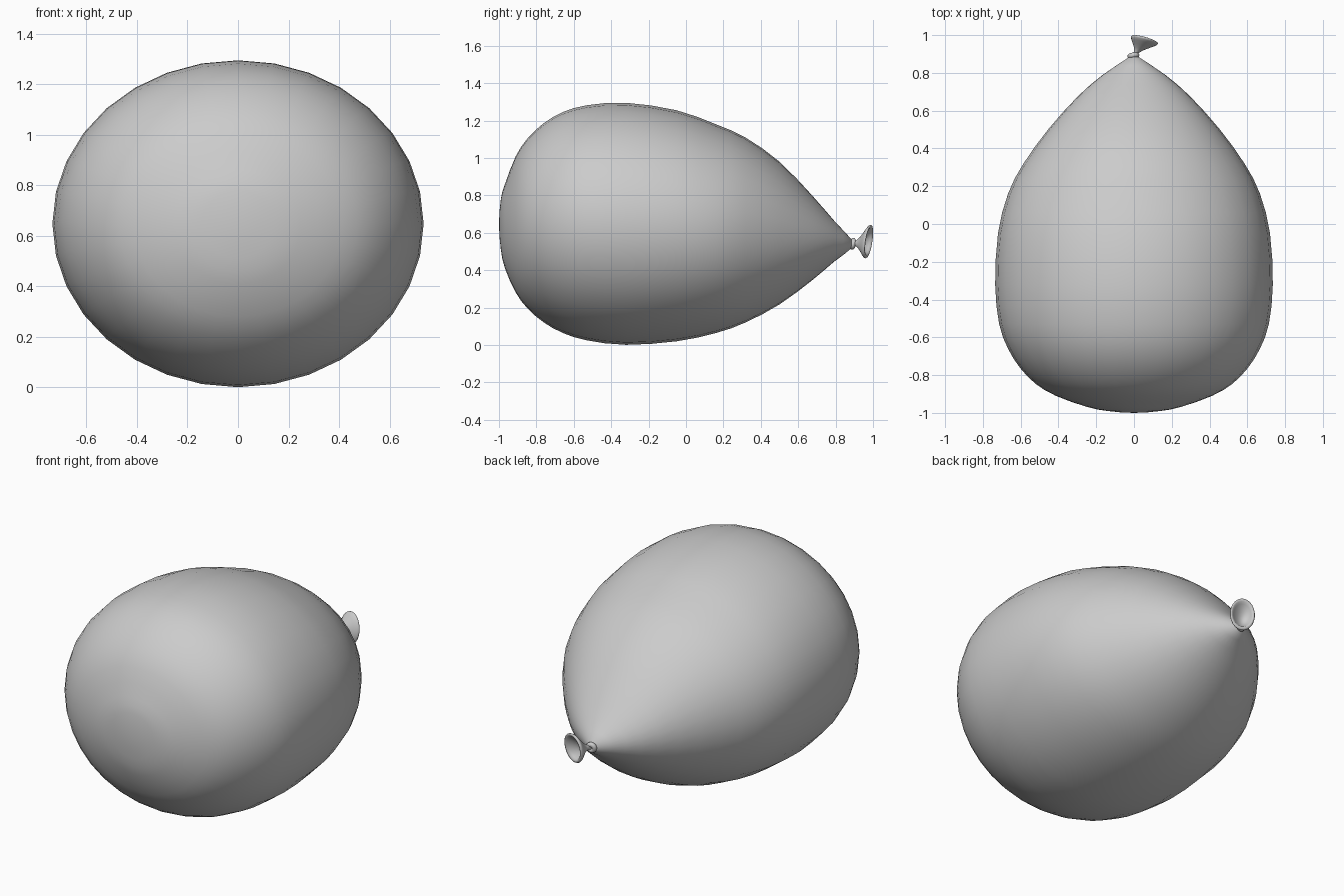
import bpy, bmesh, math
from mathutils import Vector

cube = bpy.data.objects.get("Cube")
if cube:
    bpy.data.objects.remove(cube, do_unlink=True)

# Single rubber colour
rubber = bpy.data.materials.new("grey_rubber")
rubber.use_nodes = True
GREY = (0.6, 0.6, 0.6, 1)
rubber.diffuse_color = GREY
rubber.node_tree.nodes["Principled BSDF"].inputs["Base Color"].default_value = GREY


def loft(name, rings, sides, start_tip=None, end_tip=None):
    """Skin a list of (centre, u, v) elliptical rings, closing each end on a tip."""
    bm = bmesh.new()
    loops = []
    for c, u, v in rings:
        angles = [2 * math.pi * i / sides for i in range(sides)]
        loops.append([bm.verts.new(c + u * math.cos(a) + v * math.sin(a)) for a in angles])
    for a, b in zip(loops, loops[1:]):
        for i in range(sides):
            j = (i + 1) % sides
            bm.faces.new((a[i], a[j], b[j], b[i]))
    for tip, loop in ((start_tip, loops[0]), (end_tip, loops[-1])):
        if tip is not None:
            p = bm.verts.new(tip)
            for i in range(sides):
                bm.faces.new((p, loop[i], loop[(i + 1) % sides]))
    bmesh.ops.recalc_face_normals(bm, faces=bm.faces)
    mesh = bpy.data.meshes.new(name)
    bm.to_mesh(mesh)
    bm.free()
    mesh.materials.append(rubber)
    mesh.shade_smooth()
    obj = bpy.data.objects.new(name, mesh)
    bpy.context.collection.objects.link(obj)
    return obj


def catmull(p0, p1, p2, p3, t):
    return [0.5 * (2 * b + (c - a) * t + (2 * a - 5 * b + 4 * c - d) * t * t
                   + (3 * b - a - 3 * c + d) * t ** 3)
            for a, b, c, d in zip(p0, p1, p2, p3)]


# Balloon body: y, half width, top z, bottom z
stations = [
    (-0.99, 0.14, 0.78, 0.51), (-0.968, 0.25, 0.86, 0.41),
    (-0.91, 0.413, 1.01, 0.28), (-0.847, 0.52, 1.105, 0.195),
    (-0.762, 0.603, 1.185, 0.122), (-0.66, 0.667, 1.245, 0.065),
    (-0.53, 0.714, 1.282, 0.025), (-0.32, 0.735, 1.295, 0.001),
    (-0.05, 0.72, 1.255, 0.02), (0.16, 0.667, 1.18, 0.064),
    (0.317, 0.587, 1.11, 0.12), (0.5, 0.455, 0.98, 0.217),
    (0.677, 0.296, 0.797, 0.348), (0.79, 0.165, 0.667, 0.444),
    (0.885, 0.024, 0.565, 0.517),
]
NOSE = (-1.0, 0.0, 0.645, 0.645)
y, w, top, bottom = stations[0]
points = [(y, -w, bottom, top), NOSE] + stations + [(0.95, -0.06, 0.48, 0.6)]

STEPS = 2
body_rings = []
for k in range(1, len(points) - 2):
    for s in range(STEPS):
        y, w, top, bottom = catmull(*points[k - 1:k + 3], (s + 1) / STEPS)
        body_rings.append((Vector((0, y, (top + bottom) / 2)),
                           Vector((w, 0, 0)), Vector((0, 0, (top - bottom) / 2))))
loft("balloon_body", body_rings, 32, (0, NOSE[0], NOSE[2]), (0, 0.89, 0.541))

# Tied knot: a thick rolled ring round the neck
bpy.ops.mesh.primitive_torus_add(
    major_segments=20, minor_segments=10, major_radius=0.018, minor_radius=0.014,
    location=(-0.003, 0.891, 0.541), rotation=(math.radians(80), 0, math.radians(10)))
knot = bpy.context.object
knot.name = "knot"
knot.data.materials.append(rubber)
knot.data.shade_smooth()

# Flared mouthpiece: offset along neck-to-lip line, size relative to the lip
neck = Vector((0, 0.89, 0.541))
lip = Vector((0.055, 0.972, 0.553))
lip_u, lip_v = Vector((0.07, -0.02, 0)), Vector((0, 0.013, 0.09))
flare = [(0.0, 0.16), (0.25, 0.18), (0.45, 0.35), (0.65, 0.6), (0.82, 0.83),
         (0.93, 0.96), (1.0, 1.0), (1.06, 0.98), (1.08, 0.9), (1.05, 0.81),
         (0.95, 0.72), (0.82, 0.56), (0.7, 0.38), (0.62, 0.18)]
mouth_rings = [(neck.lerp(lip, t), lip_u * s, lip_v * s) for t, s in flare]
loft("mouthpiece", mouth_rings, 24, neck, neck.lerp(lip, 0.6))
